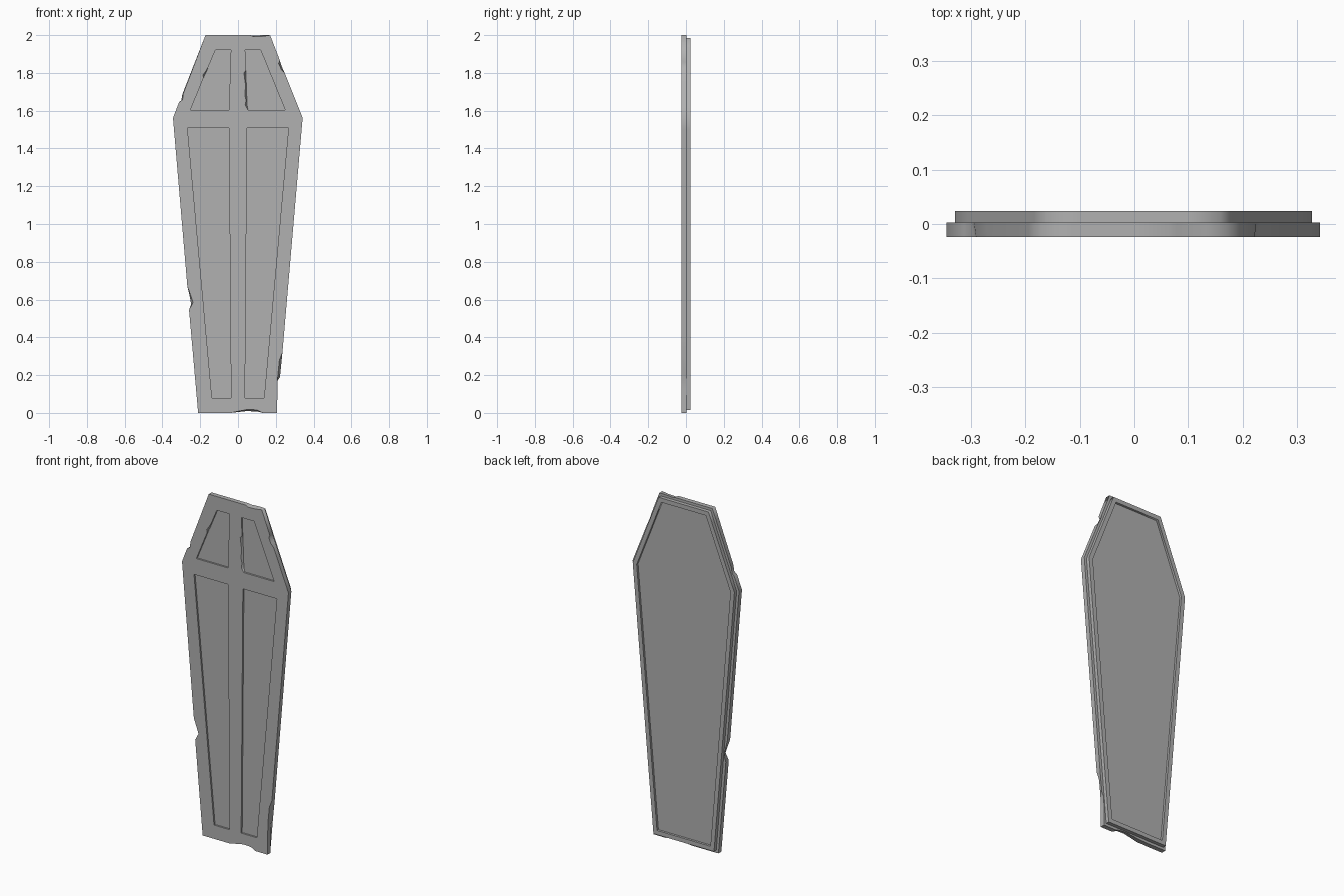
import bpy, bmesh
from mathutils import Vector

if "Cube" in bpy.data.objects:
    bpy.data.objects.remove(bpy.data.objects["Cube"])

FRONT, STEP, BACK = -0.024, 0.003, 0.024
stone = bpy.data.materials.new("dark_grey")
stone.diffuse_color = (0.44, 0.44, 0.44, 1)
stone.use_nodes = True
stone.node_tree.nodes["Principled BSDF"].inputs["Base Color"].default_value = stone.diffuse_color


def loop(bm, pts, y):
    vs = [bm.verts.new((p[0], y, p[1])) for p in pts]
    es = [bm.edges.new((a, b)) for a, b in zip(vs, vs[1:] + vs[:1])]
    return vs, es


def bridge(bm, a, b):
    n = len(a)
    for i in range(n):
        j = (i + 1) % n
        bm.faces.new((a[i], a[j], b[j], b[i]))


def fill(bm, edges):
    bmesh.ops.triangle_fill(bm, edges=edges, use_beauty=True)


def inset(pts, d):
    """Offset a clockwise convex outline inward by d."""
    out = []
    n = len(pts)
    for i in range(n):
        p0, p, p1 = (Vector(pts[k % n]) for k in (i - 1, i, i + 1))
        e0, e1 = (p - p0).normalized(), (p1 - p).normalized()
        n0, n1 = Vector((e0.y, -e0.x)), Vector((e1.y, -e1.x))
        q = p + (n0 + n1) * d / (1 + n0.dot(n1))
        out.append((q.x, q.y))
    return out


def support(front, back, d=.06):
    """Add points near the ends of long edges so corner shading stays local."""
    f, b = [], []
    n = len(front)
    for i in range(n):
        j = (i + 1) % n
        f.append(front[i])
        b.append(back[i])
        length = (Vector(front[j]) - Vector(front[i])).length
        if length > .15:
            for t in (d / length, 1 - d / length):
                f.append(tuple(Vector(front[i]).lerp(Vector(front[j]), t)))
                b.append(tuple(Vector(back[i]).lerp(Vector(back[j]), t)))
    return f, b


def slab(name, front, back, y0, y1, recesses, sunk_front):
    """Plate between two outlines, with recesses (rim, floor, depth) in one face."""
    bm = bmesh.new()
    front, back = support(front, back)
    fv, fe = loop(bm, front, y0)
    bv, be = loop(bm, back, y1)
    bridge(bm, fv, bv)
    cut, plain = (fe, be) if sunk_front else (be, fe)
    cut = list(cut)
    pairs = []
    for rim, floor, depth in recesses:
        rv, re = loop(bm, rim, y0 if sunk_front else y1)
        dv, de = loop(bm, floor, y0 + depth if sunk_front else y1 - depth)
        cut += re
        pairs.append((rv, dv, de))
    fill(bm, cut)
    fill(bm, plain)
    for rv, dv, de in pairs:
        bridge(bm, rv, dv)
        fill(bm, de)
    bmesh.ops.recalc_face_normals(bm, faces=bm.faces)
    bm.normal_update()
    # Smooth round the sides, sharp where sides meet the flat faces
    for f in bm.faces:
        f.smooth = True
    for e in bm.edges:
        flat = [abs(f.normal.y) > .99 for f in e.link_faces]
        e.smooth = len(set(flat)) == 1 and e.calc_face_angle(0) < 1.4
    me = bpy.data.meshes.new(name)
    bm.to_mesh(me)
    bm.free()
    me.materials.append(stone)
    ob = bpy.data.objects.new(name, me)
    bpy.context.collection.objects.link(ob)


# Front plate outline, clockwise; the optional second pair is the back edge of a chip
outline = [
    (-.172, 2), (.065, 2), (.08, 1.992, .08, 1.997), (.13, 1.994, .13, 2), (.17, 2),
    (.222, 1.865), (.215, 1.85, .224, 1.857), (.228, 1.82, .234, 1.828), (.247, 1.80),
    (.342, 1.562),
    (.235, .32), (.219, .28, .23, .27), (.212, .21, .222, .19), (.209, .17),
    (.207, 0), (.13, 0), (.10, .016, .11, .006), (.05, .018, .05, .01), (-.04, 0),
    (-.211, 0),
    (-.259, .545), (-.238, .585, -.248, .575), (-.25, .62, -.256, .62), (-.268, .67),
    (-.344, 1.562),
    (-.312, 1.645), (-.293, 1.658, -.3, 1.655), (-.29, 1.69, -.294, 1.688)]
front = [p[:2] for p in outline]
back = [p[-2:] for p in outline]

# Four sunken panels; the two upper ones have chipped rims
low_l = [(-.267, 1.507), (-.048, 1.507), (-.037, .08), (-.138, .08)]
low_r = [(-x, z) for x, z in low_l]
up_l = [(-.12, 1.92), (-.038, 1.92), (-.048, 1.603), (-.252, 1.603),
        (-.183, 1.772), (-.176, 1.79), (-.17, 1.80), (-.157, 1.832)]
up_l_rim = up_l[:4] + [(-.183, 1.772), (-.185, 1.79), (-.169, 1.812), (-.157, 1.832)]
up_r = [(.12, 1.92), (.038, 1.92), (.041, 1.81), (.042, 1.795), (.044, 1.74),
        (.046, 1.69), (.047, 1.65), (.048, 1.63), (.053, 1.603), (.25, 1.603)]
up_r_rim = up_r[:2] + [(.043, 1.815), (.031, 1.80), (.04, 1.735), (.036, 1.68),
                       (.043, 1.655), (.038, 1.63)] + up_r[8:]
D = 0.01
slab("lid_front_plate", front, back, FRONT, STEP,
     [(low_l, low_l, D), (low_r, low_r, D), (up_l_rim, up_l, D), (up_r_rim, up_r, D)], True)

# Smaller backing plate with one large recess
base = [(-.172, 2), (.17, 2), (.342, 1.562), (.207, 0), (-.211, 0), (-.344, 1.562)]
plate = inset(base, .015)
hollow = inset(base, .04)
slab("lid_backing", plate, plate, STEP, BACK, [(hollow, hollow, .013)], False)
